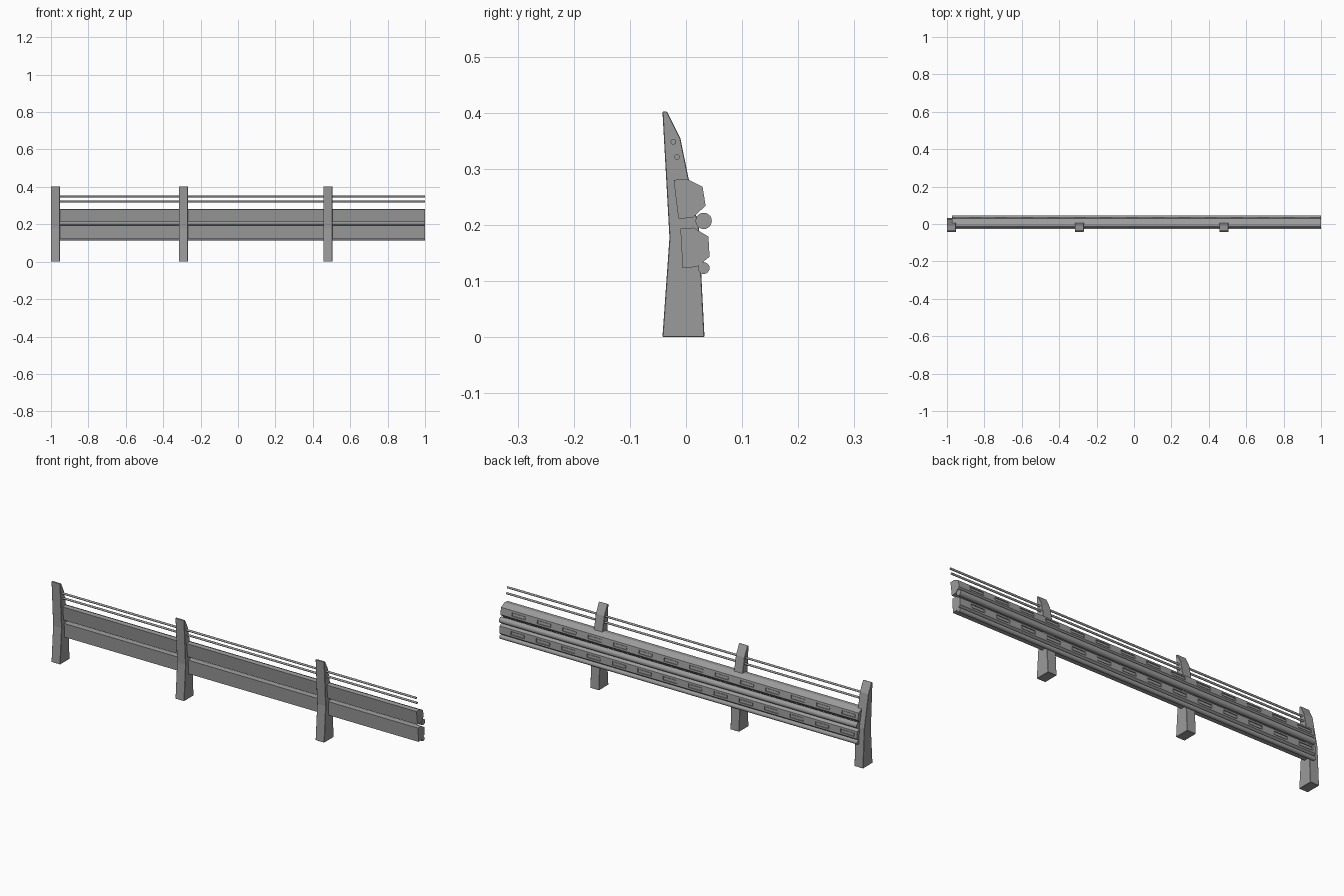
import bpy, bmesh, math
from mathutils import Vector

if "Cube" in bpy.data.objects:
    bpy.data.objects.remove(bpy.data.objects["Cube"])

grey = bpy.data.materials.new("weathered grey")
grey.diffuse_color = (0.33, 0.33, 0.33, 1)
grey.use_nodes = True
grey.node_tree.nodes["Principled BSDF"].inputs["Base Color"].default_value = grey.diffuse_color

X0, X1 = -0.973, 1.0          # rail run
SLOTS = [-0.92 + 0.14 * i for i in range(14)]
SLOT_HALF = 0.038


def finish(name, bm):
    mesh = bpy.data.meshes.new(name)
    bm.to_mesh(mesh)
    bm.free()
    mesh.materials.append(grey)
    ob = bpy.data.objects.new(name, mesh)
    bpy.context.collection.objects.link(ob)
    return ob


def sweep(profile, stations):
    """Sweep a closed (y, z) profile through x stations; returns bmesh and side quads."""
    bm = bmesh.new()
    rings = [[bm.verts.new((x, y, z)) for y, z in profile] for x in stations]
    n = len(profile)
    quads = {}
    for s in range(len(rings) - 1):
        a, b = rings[s], rings[s + 1]
        for i in range(n):
            j = (i + 1) % n
            quads[s, i] = bm.faces.new((a[i], a[j], b[j], b[i]))
    bm.faces.new(rings[0])
    bm.faces.new(rings[-1][::-1])
    bmesh.ops.recalc_face_normals(bm, faces=bm.faces)
    return bm, quads


# Posts: waisted, leaning blade shape
POST = [(-0.042, 0), (0.033, 0), (0.023, 0.193), (-0.010, 0.354),
        (-0.034, 0.402), (-0.042, 0.402), (-0.0295, 0.177)]
for i, x in enumerate((-1.0, -0.316, 0.457)):
    bm, _ = sweep(POST, (x, x + 0.048))
    post = finish(f"post_{i + 1}", bm)
    bev = post.modifiers.new("soft edges", 'BEVEL')
    bev.width = 0.0012
    bev.segments = 1


# Rails: six-sided beams with a row of recessed slots on the back face
def rail(name, profile):
    a, b = Vector(profile[2]), Vector(profile[3])
    pts = profile[:3] + [tuple(a.lerp(b, 0.24)), tuple(a.lerp(b, 0.76))] + profile[3:]
    stations = [X0]
    for c in SLOTS:
        stations += [c - SLOT_HALF, c + SLOT_HALF]
    stations.append(X1)
    bm, quads = sweep(pts, stations)
    slots = [quads[s, 3] for s in range(1, len(stations) - 1, 2)]
    # recess, then a slightly raised centre panel
    bmesh.ops.inset_individual(bm, faces=slots, thickness=0.0008, depth=-0.004)
    bmesh.ops.inset_individual(bm, faces=slots, thickness=0.004, depth=0)
    bmesh.ops.inset_individual(bm, faces=slots, thickness=0.0005, depth=0.002)
    # merge the flat strips outside the slots
    bmesh.ops.dissolve_limit(bm, angle_limit=math.radians(0.5),
                             verts=bm.verts, edges=bm.edges)
    finish(name, bm)


rail("upper_rail", [(-0.022, 0.280), (0.001, 0.282), (0.0295, 0.268),
                    (0.035, 0.234), (0.0115, 0.2125), (-0.0135, 0.211)])
rail("lower_rail", [(-0.010, 0.193), (0.0135, 0.195), (0.040, 0.179),
                    (0.042, 0.143), (0.019, 0.125), (-0.006, 0.123)])


# Pipes behind the rails and thin wires above them
def rod(name, y, z, r, sides):
    ring = [(y + r * math.cos(2 * math.pi * k / sides),
             z + r * math.sin(2 * math.pi * k / sides)) for k in range(sides)]
    bm, _ = sweep(ring, (X0, X1))
    ob = finish(name, bm)
    bpy.ops.object.select_all(action='DESELECT')
    ob.select_set(True)
    bpy.context.view_layer.objects.active = ob
    bpy.ops.object.shade_smooth_by_angle(angle=math.radians(35))


rod("upper_pipe", 0.0315, 0.207, 0.0145, 24)
rod("lower_pipe", 0.0315, 0.123, 0.0105, 24)
rod("upper_wire", -0.0225, 0.348, 0.005, 16)
rod("lower_wire", -0.016, 0.321, 0.005, 16)
